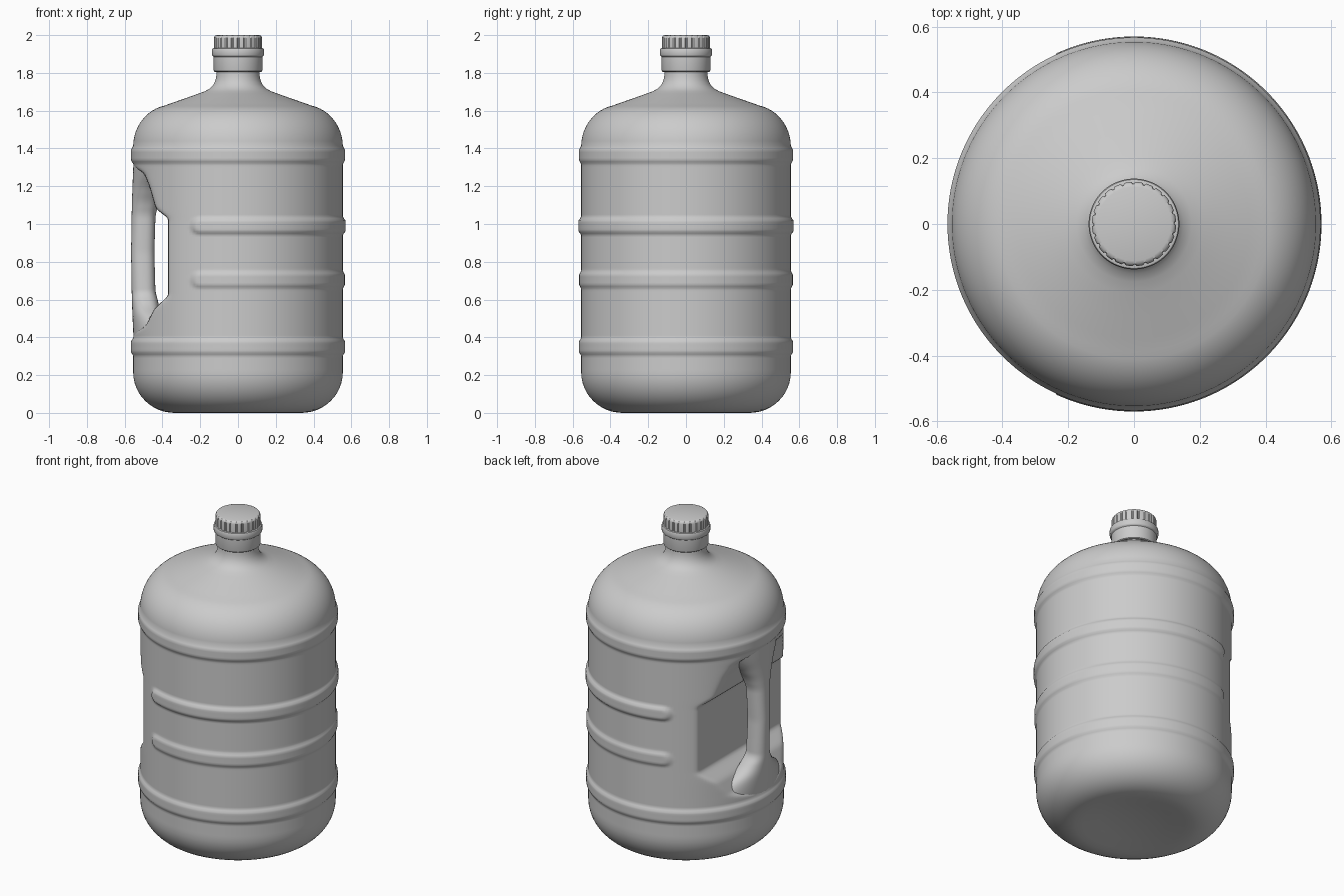
import bpy, math
from math import sin, cos, pi, sqrt, hypot, atan2

if "Cube" in bpy.data.objects:
    bpy.data.objects.remove(bpy.data.objects["Cube"])

N = 192


def lerp(pts, t):
    if t <= pts[0][0]:
        return pts[0][1]
    for (a, va), (b, vb) in zip(pts, pts[1:]):
        if t <= b:
            return va + (vb - va) * (t - a) / (b - a)
    return pts[-1][1]


def soft(pts, t, w=0.02):
    return sum(lerp(pts, t + w * k / 4) for k in range(-4, 5)) / 9


def loft(name, rings, angle=40):
    n = len(rings[0])
    verts = [p for r in rings for p in r]
    faces = [(i * n + j, i * n + (j + 1) % n, (i + 1) * n + (j + 1) % n, (i + 1) * n + j)
             for i in range(len(rings) - 1) for j in range(n)]
    faces += [tuple(reversed(range(n))), tuple(range(len(verts) - n, len(verts)))]
    me = bpy.data.meshes.new(name)
    me.from_pydata(verts, [], faces)
    ob = bpy.data.objects.new(name, me)
    bpy.context.collection.objects.link(ob)
    bpy.ops.object.select_all(action='DESELECT')
    ob.select_set(True)
    bpy.context.view_layer.objects.active = ob
    bpy.ops.object.shade_smooth_by_angle(angle=math.radians(angle))
    return ob


def ring(r, z, n=96):
    return [(r * cos(2 * pi * j / n), r * sin(2 * pi * j / n), z) for j in range(n)]


# Bottle body: round profile with raised bands and a grip recess on the -x side
R = 0.555
BANDS = [(0.35, 0.012, pi), (1.365, 0.012, pi),
         (0.705, 0.011, 2.02), (0.99, 0.015, 2.02)]
RECESS = [(0.39, -0.60), (0.46, -0.49), (0.55, -0.445), (0.62, -0.37), (1.03, -0.37),
          (1.08, -0.435), (1.2, -0.47), (1.27, -0.50), (1.33, -0.60)]


def band_height(a, z):
    h = 0
    for zc, amp, end in BANDS:
        over = max(0, abs(a) - (end - 0.07)) * R if end < pi else 0
        d = hypot(over, z - zc)
        t = min(1, max(0, (0.05 - d) / 0.025))
        h += amp * t * t * (3 - 2 * t)
    return h


def body_ring(r, z):
    out = []
    f = soft(RECESS, z, 0.012)
    for j in range(N):
        a = 2 * pi * j / N
        a = a - 2 * pi if a > pi else a
        q = r + band_height(a, z)
        x, y = q * cos(a), q * sin(a)
        if 0.39 < z < 1.33:
            x = 0.5 * (x + f + sqrt((x - f) ** 2 + 0.012 ** 2))
        out.append((x, y, z))
    return out


def arc(cx, cz, rx, rz, a0, a1, n=12):
    return [(cx + rx * cos(a0 + (a1 - a0) * i / n), cz + rz * sin(a0 + (a1 - a0) * i / n))
            for i in range(n + 1)]


profile = [(0.01, 0.03), (0.1, 0.028), (0.2, 0.018), (0.29, 0.004)]
profile += arc(0.335, 0.215, 0.22, 0.215, -pi / 2, 0)
profile += [(R, 0.22 + 0.01 * i) for i in range(1, 119)]
profile += arc(0.345, 1.41, 0.21, 0.222, 0.02, 1.36)
profile += [(0.35, 1.641), (0.28, 1.665), (0.21, 1.69), (0.175, 1.703), (0.15, 1.717),
            (0.13, 1.738), (0.119, 1.762), (0.114, 1.785), (0.112, 1.82), (0.112, 1.88)]
loft("bottle_body", [body_ring(r, z) for r, z in profile], 50)

# Carrying handle: narrow grip that flares out into the body at both ends
WIDTH = [(0.38, 0.38), (0.42, 0.34), (0.5, 0.23), (0.56, 0.13), (0.63, 0.065), (0.85, 0.055),
         (1.05, 0.065), (1.12, 0.09), (1.2, 0.14), (1.28, 0.22), (1.35, 0.30)]
OUTER = [(0.38, 0.552), (0.45, 0.556), (0.6, 0.562), (0.85, 0.566), (1.1, 0.562),
         (1.27, 0.556), (1.35, 0.552)]
INNER = [(0.38, 0.40), (0.58, 0.42), (0.64, 0.437), (0.85, 0.443), (1.04, 0.437),
         (1.12, 0.42), (1.35, 0.40)]


def handle_ring(z, n=64):
    w, o, i = soft(WIDTH, z), soft(OUTER, z), soft(INNER, z)
    out = []
    for j in range(n):
        a = 2 * pi * j / n
        c, s = cos(a), sin(a)
        y = w * math.copysign(abs(s) ** 0.85, s)
        x = -(o + i) / 2 + (o - i) / 2 * math.copysign(abs(c) ** 0.85, c)
        out.append((x + o - sqrt(o * o - y * y), y, z))
    return out


loft("handle", [handle_ring(0.39 + 0.01 * i) for i in range(96)], 50)

# Tamper ring and collar under the cap
loft("cap_collar", [ring(r, z) for r, z in [
    (0.10, 1.805), (0.122, 1.805), (0.127, 1.809), (0.129, 1.816), (0.129, 1.885),
    (0.136, 1.89), (0.138, 1.895), (0.138, 1.922), (0.135, 1.929), (0.128, 1.931), (0.10, 1.931)]], 35)

# Screw cap with grip grooves
GROOVES, STEP = 24, 8


def cap_ring(r, z, depth):
    pts = []
    for j in range(GROOVES * STEP):
        q = r - (depth if j % STEP in (0, 1) else 0)
        a = 2 * pi * j / (GROOVES * STEP)
        pts.append((q * cos(a), q * sin(a), z))
    return pts


loft("screw_cap", [cap_ring(*p) for p in [
    (0.128, 1.925, 0.005), (0.128, 1.983, 0.005), (0.126, 1.991, 0.003),
    (0.121, 1.997, 0), (0.112, 2.0, 0)]], 35)
